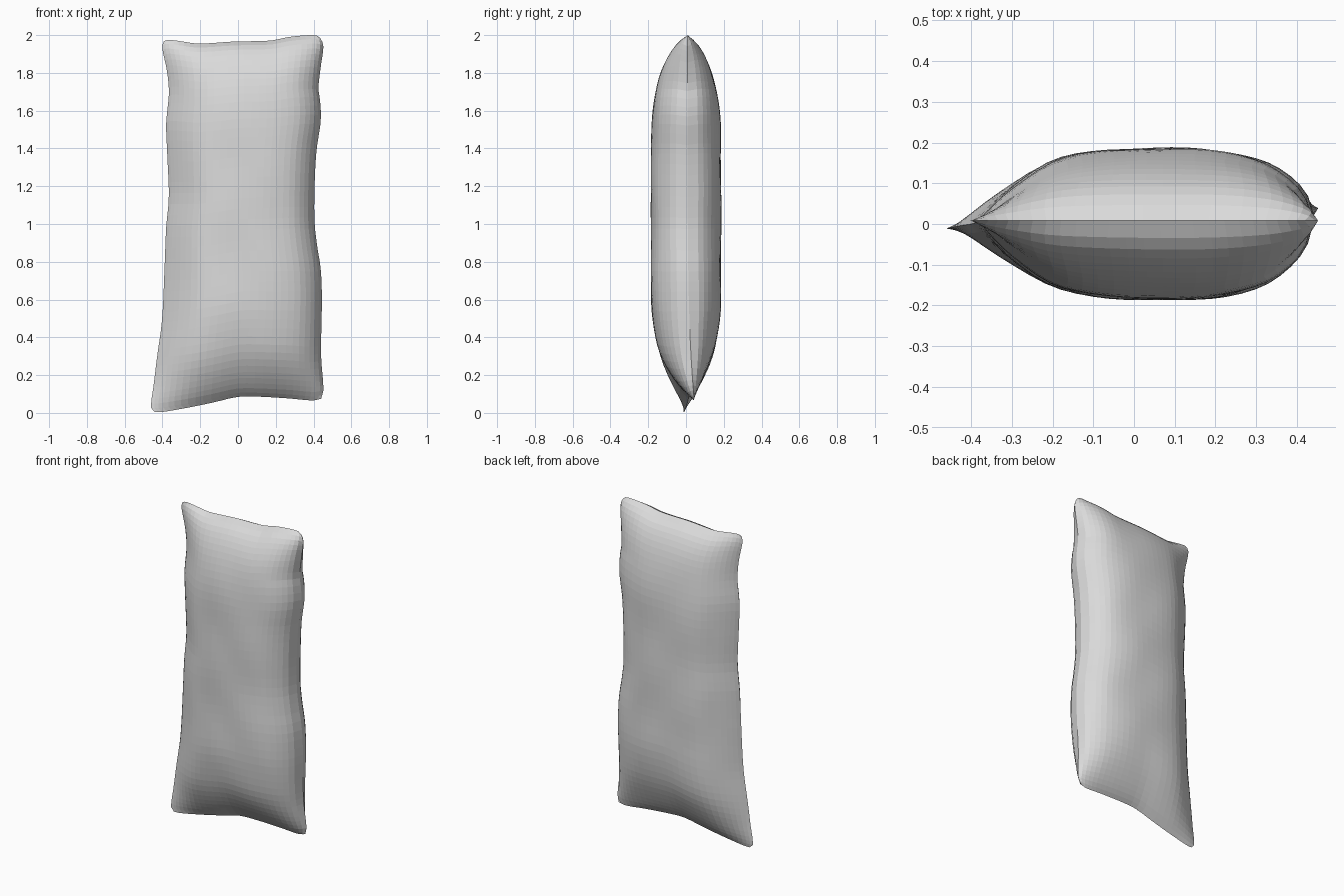
import bpy, bmesh, math

if "Cube" in bpy.data.objects:
    bpy.data.objects.remove(bpy.data.objects["Cube"])

# Outline and thickness profiles: (parameter 0..1, value)
LEFT = [(0, -.44), (.012, -.46), (.075, -.446), (.15, -.428), (.25, -.402), (.4, -.388),
        (.5, -.38), (.58, -.366), (.7, -.375), (.78, -.38), (.86, -.366), (.92, -.376),
        (.985, -.402), (1, -.392)]
RIGHT = [(0, .44), (.025, .452), (.12, .44), (.28, .444), (.36, .438), (.42, .42), (.49, .405),
         (.6, .406), (.69, .416), (.77, .438), (.82, .436), (.86, .426), (.92, .438),
         (.98, .452), (1, .435)]
BOTTOM = [(0, .004), (.04, .004), (.2, .028), (.35, .055), (.5, .085), (.62, .086), (.8, .077),
          (.95, .066), (1, .075)]
TOP = [(0, 1.968), (.03, 1.975), (.12, 1.966), (.22, 1.955), (.45, 1.966), (.68, 1.971),
       (.8, 1.99), (.93, 2.0), (.98, 1.997), (1, 1.985)]
ACROSS = [(0, 0), (.03, .17), (.1, .46), (.22, .81), (.35, .95), (.55, 1), (.72, .97),
          (.85, .83), (.93, .6), (.98, .32), (1, 0)]
UP = [(0, 0), (.02, .2), (.06, .47), (.11, .72), (.16, .87), (.24, .98), (.32, 1), (.7, 1),
      (.78, .975), (.85, .89), (.91, .74), (.955, .53), (.985, .28), (1, 0)]


def sample(table, t):
    """Smooth cubic interpolation through a profile."""
    n = len(table)

    def slope(i):
        a, b = table[max(i - 1, 0)], table[min(i + 1, n - 1)]
        return (b[1] - a[1]) / (b[0] - a[0])
    i = 0
    while i < n - 2 and t > table[i + 1][0]:
        i += 1
    (t0, p0), (t1, p1) = table[i], table[i + 1]
    h = t1 - t0
    s = (t - t0) / h
    return (p0 * (2*s**3 - 3*s**2 + 1) + slope(i) * h * (s**3 - 2*s**2 + s)
            + p1 * (3*s**2 - 2*s**3) + slope(i + 1) * h * (s**3 - s**2))


def ease(t):
    """Rows gather towards the seams."""
    return .45 * t + .55 * (1 - math.cos(math.pi * t)) / 2


def point(u, v, side):
    x = sample(LEFT, v) * (1 - u) + sample(RIGHT, v) * u
    z = sample(BOTTOM, u) * (1 - v) + sample(TOP, u) * v
    puff = max(sample(ACROSS, u), 0) * max(sample(UP, v), 0)
    # the seam drifts a little at the lower corners
    seam = .008 - .02 * (1 - u) * (1 - v)**3 + .035 * u * (1 - v)**5
    wrinkle = .003 * puff * math.sin(9 * u + 2 * side) * math.sin(23 * v + 4 * u)
    y = seam * (1 - puff) + side * (.185 * puff + wrinkle)
    return x, y, z


# Pillow: two puffed sheets joined along the seam
NU, NV = 26, 44
bm = bmesh.new()
for side in (-1, 1):
    rows = [[bm.verts.new(point(ease(i / NU), ease(j / NV), side)) for i in range(NU + 1)]
            for j in range(NV + 1)]
    for j in range(NV):
        for i in range(NU):
            bm.faces.new((rows[j][i], rows[j][i+1], rows[j+1][i+1], rows[j+1][i]))
bmesh.ops.remove_doubles(bm, verts=bm.verts, dist=.0005)
bmesh.ops.recalc_face_normals(bm, faces=bm.faces)
mesh = bpy.data.meshes.new("pillow")
bm.to_mesh(mesh)
bm.free()
pillow = bpy.data.objects.new("pillow", mesh)
bpy.context.collection.objects.link(pillow)

# Plain grey cloth
cloth = bpy.data.materials.new("light grey cloth")
cloth.diffuse_color = (.7, .7, .7, 1)
cloth.use_nodes = True
cloth.node_tree.nodes["Principled BSDF"].inputs["Base Color"].default_value = cloth.diffuse_color
mesh.materials.append(cloth)
